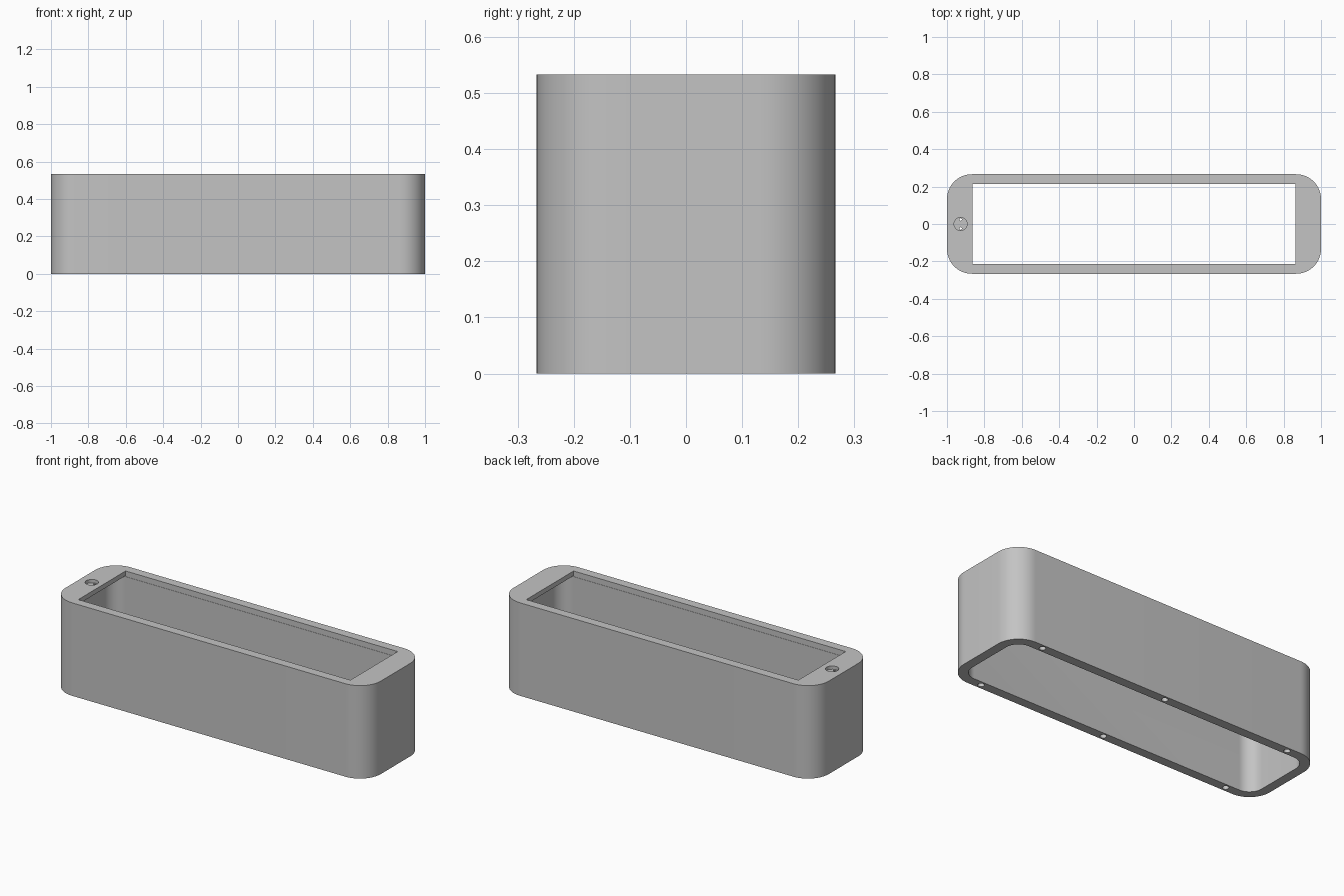
import bpy
import bmesh
from math import pi, cos, sin

if "Cube" in bpy.data.objects:
    bpy.data.objects.remove(bpy.data.objects["Cube"], do_unlink=True)

HX, HY, HEIGHT = 1.0, 0.266, 0.533
WALL = 0.053
PLATE = 0.027

grey = bpy.data.materials.new("plain_grey")
grey.use_nodes = True
colour = (0.55, 0.55, 0.55, 1)
grey.diffuse_color = colour
grey.node_tree.nodes["Principled BSDF"].inputs["Base Color"].default_value = colour


def prism(name, outline, z0, z1):
    """Extrude a closed 2D outline between two heights."""
    bm = bmesh.new()
    base = bm.faces.new([bm.verts.new((x, y, z0)) for x, y in outline])
    top = bmesh.ops.extrude_face_region(bm, geom=[base])["geom"]
    for v in top:
        if isinstance(v, bmesh.types.BMVert):
            v.co.z = z1
    bmesh.ops.recalc_face_normals(bm, faces=bm.faces)
    mesh = bpy.data.meshes.new(name)
    bm.to_mesh(mesh)
    bm.free()
    mesh.materials.append(grey)
    obj = bpy.data.objects.new(name, mesh)
    bpy.context.collection.objects.link(obj)
    return obj


def rounded(hx, hy, r, steps=16):
    points = []
    for q, (sx, sy) in enumerate([(1, 1), (-1, 1), (-1, -1), (1, -1)]):
        for i in range(steps + 1):
            a = (q + i / steps) * pi / 2
            points.append((sx * (hx - r) + r * cos(a), sy * (hy - r) + r * sin(a)))
    return points


def circle(x, y, r, n=24):
    return [(x + r * cos(2 * pi * i / n), y + r * sin(2 * pi * i / n)) for i in range(n)]


def rectangle(hx, hy):
    return [(hx, hy), (-hx, hy), (-hx, -hy), (hx, -hy)]


# Outer body with rounded vertical corners
body = prism("box_shell", rounded(HX, HY, 0.133), 0, HEIGHT)

# Cavity open below, and the rectangular window in the top plate
cutters = [
    prism("cavity_cutter", rounded(HX - WALL, HY - WALL, 0.08), -0.1, HEIGHT - PLATE),
    prism("window_cutter", rectangle(0.863, 0.2145), HEIGHT - PLATE - 0.005, HEIGHT + 0.1),
    prism("pocket_cutter", circle(-0.927, 0, 0.035), HEIGHT - 0.019, HEIGHT + 0.1),
]

# Two pin holes in the round pocket
for side in (-1, 1):
    cutters.append(prism("pin_cutter", circle(-0.927, side * 0.024, 0.007, 12),
                         HEIGHT - 0.08, HEIGHT + 0.05))

# Screw holes along the lower rims
for x in (-0.8, 0, 0.8):
    for side in (-1, 1):
        cutters.append(prism("screw_cutter", circle(x, side * 0.2395, 0.017, 16), -0.05, 0.13))

bpy.ops.object.select_all(action="DESELECT")
bpy.context.view_layer.objects.active = body
body.select_set(True)
for cutter in cutters:
    cutter.hide_render = True
    mod = body.modifiers.new("cut", "BOOLEAN")
    mod.operation = "DIFFERENCE"
    mod.solver = "EXACT"
    mod.object = cutter
    bpy.ops.object.modifier_apply(modifier=mod.name)
    bpy.data.objects.remove(cutter, do_unlink=True)

bpy.ops.object.shade_smooth_by_angle(angle=pi / 6)
